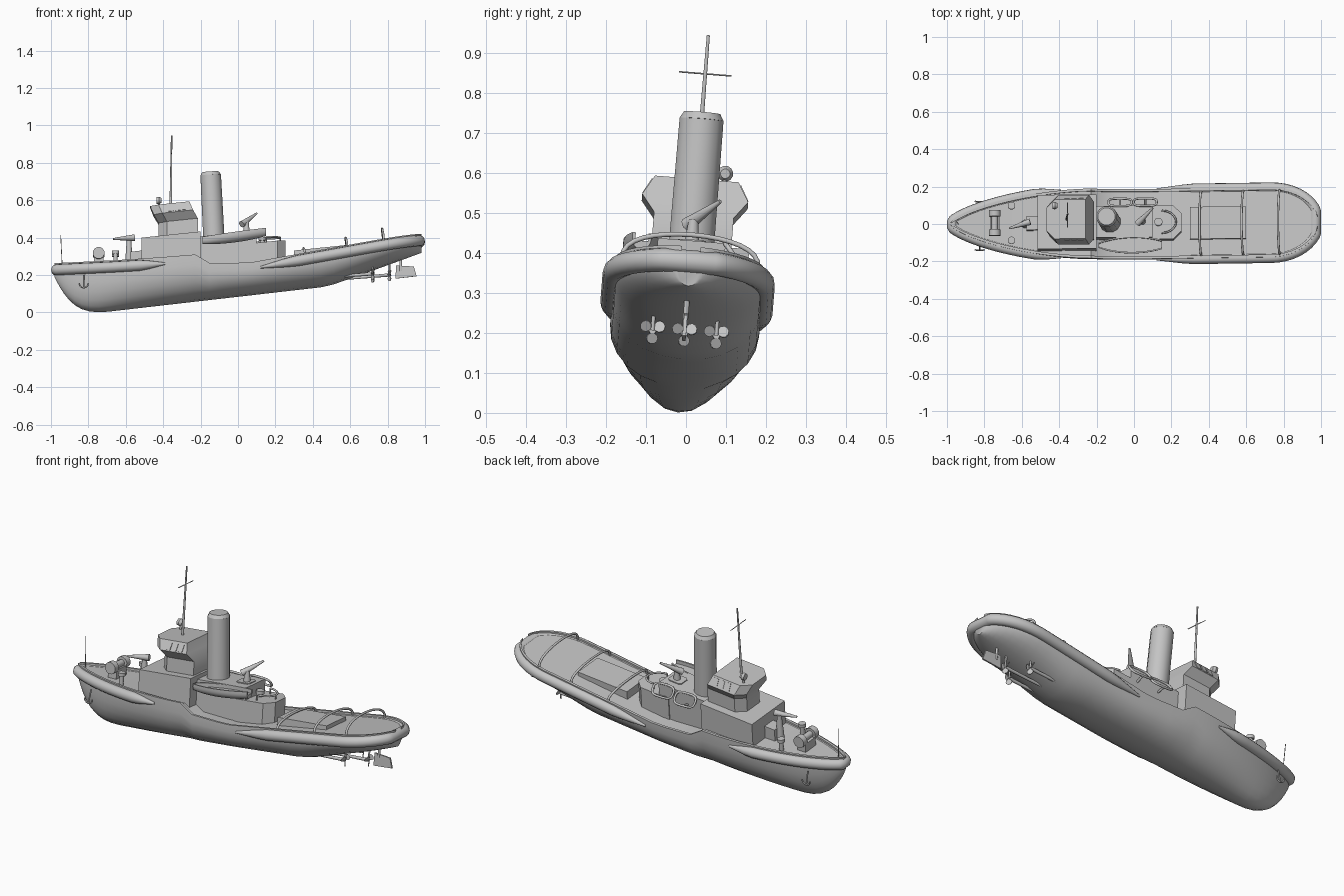
import bpy, bmesh
from math import sin, cos, pi, radians, copysign
from mathutils import Vector, Matrix

if "Cube" in bpy.data.objects:
    bpy.data.objects.remove(bpy.data.objects["Cube"])

GREY = (0.55, 0.55, 0.55, 1)
mat = bpy.data.materials.new("plain grey")
mat.use_nodes = True
mat.diffuse_color = GREY
mat.node_tree.nodes["Principled BSDF"].inputs["Base Color"].default_value = GREY

TRIM = 0.105                       # bow-down slope of decks and roofs
HULL_END = 0.985
PIVOT = Vector((0, 0, 0.25))
HEEL = (Matrix.Translation(PIVOT) @ Matrix.Rotation(radians(-4.6), 4, "X")
        @ Matrix.Translation(-PIVOT))
SIDES = (-1, 1)
parts = []


def steps(count):
    return [i / count for i in range(count + 1)]


def loft(name, rings, closed=False):
    """Skin a list of equal point rings; cap the ends unless closed."""
    bm = bmesh.new()
    verts = [[bm.verts.new(p) for p in ring] for ring in rings]
    pairs = list(zip(verts, verts[1:]))
    if closed:
        pairs.append((verts[-1], verts[0]))
    else:
        bm.faces.new(verts[0])
        bm.faces.new(verts[-1])
    for a, b in pairs:
        for i in range(len(a)):
            bm.faces.new((a[i - 1], a[i], b[i], b[i - 1]))
    bmesh.ops.remove_doubles(bm, verts=bm.verts, dist=0.0001)
    bmesh.ops.recalc_face_normals(bm, faces=bm.faces)
    mesh = bpy.data.meshes.new(name)
    bm.to_mesh(mesh)
    bm.free()
    mesh.transform(HEEL)
    mesh.materials.append(mat)
    part = bpy.data.objects.new(name, mesh)
    bpy.context.collection.objects.link(part)
    parts.append(part)


def tube(name, path, radii, normal, closed=False):
    """Round sweep along a path lying in the plane with the given normal."""
    points = [Vector(p) for p in path]
    last = len(points) - 1
    rings = []
    for i, (point, radius) in enumerate(zip(points, radii)):
        before = points[i - 1] if closed or i else point
        after = points[(i + 1) % len(points)] if closed or i < last else point
        along = (after - before).normalized()
        across = along.cross(Vector(normal)).normalized()
        over = across.cross(along)
        rings.append([point + radius * (across * cos(a) + over * sin(a))
                      for a in (2 * pi * t for t in steps(12)[:-1])])
    loft(name, rings, closed)


def rod(name, start, end, *radii):
    """Straight round bar whose radii are spread evenly from start to end."""
    start, end = Vector(start), Vector(end)
    radii = radii if len(radii) > 1 else radii * 2
    path = [start.lerp(end, t) for t in steps(len(radii) - 1)]
    tube(name, path, radii, (end - start).orthogonal())


def house(name, front, back, half, levels, nose=0, tail=0):
    """Deck structure with cut corners; levels hold height, forward lean and side flare."""
    middle = (front + back) / 2
    rings = []
    for z, lean, flare in levels:
        a, b, w = front - lean, back - lean, half + flare
        side = [(a, w - nose), (a + nose, w), (b - tail, w), (b, w - tail)]
        ring = side + [(x, -y) for x, y in reversed(side)]
        rings.append([(x, y, z + TRIM * (x - middle)) for x, y in ring])
    loft(name, rings)


def box(name, front, back, half, bottom, top, **corners):
    house(name, front, back, half, [(bottom, 0, 0), (top, 0, 0)], **corners)


def plate(name, corners, thick=0.006):
    points = [Vector(p) for p in corners]
    lift = (points[1] - points[0]).cross(points[2] - points[1]).normalized() * thick / 2
    loft(name, [[p + lift for p in points], [p - lift for p in points]])


# Hull lines as functions of the length
def taper(t, fullness, power):
    return (1 - max(0, 1 - t) ** fullness) ** power


def breadth(x):
    bow = taper((HULL_END + x) / 0.75, 1.7, 0.68)
    return 0.187 * bow * taper((HULL_END - x) / 0.25, 2, 0.5)


def rim(x):
    return 0.262 + 0.055 * (x + 1) ** 2 if x < -0.18 else max(0.25, 0.24 + 0.18 * x)


def keel(x):
    if x < -0.72:
        return 10.7 * abs(x + 0.72) ** 3
    return max(0.115 * (x + 0.72), 0.36 * x - 0.035)


def deck(x):
    return rim(x) - 0.014


def boat(name, stations, keel, rim, breadth, edge, depth, y=0):
    """Round-bilged hull with a rim and a sunken deck."""
    rings = []
    for x in stations:
        low, high, wide = keel(x), rim(x), breadth(x)
        tall, inner = high - low, wide - min(edge, wide / 2)
        angles = [pi / 2 * t for t in steps(6)]
        side = [(wide * sin(a) ** 0.9, low + 0.76 * tall * (1 - cos(a))) for a in angles]
        side += [(wide, high), (inner, high), (inner, high - min(depth, tall / 2))]
        rings.append([(x, y + py, pz) for py, pz in side]
                     + [(x, y - py, pz) for py, pz in reversed(side[1:])])
    loft(name, rings)


boat("hull", [-0.98 * cos(pi * t) for t in steps(40)], keel, rim, breadth, 0.014, 0.014)

# Rubber fenders wrapping the bow and stern, thinning out amidships
for name, start, tip in (("bow_fender", -0.39, -0.97), ("stern_fender", 0.12, 0.97)):
    side, sizes = [], []
    for t in steps(20):
        x = start + (tip - start) * sin(pi / 2 * t)
        side.append((x, breadth(x), rim(x) - 0.036))
        sizes.append(0.029 * min(1, 0.2 + 6 * t))
    tube(name, side + [(x, -y, z) for x, y, z in reversed(side)],
         sizes + sizes[::-1], (0, 0, 1))

# Superstructure
box("deckhouse", -0.515, -0.2, 0.145, 0.2, 0.405)
box("front_locker", -0.575, -0.51, 0.037, 0.24, 0.325)
box("funnel_casing", -0.21, 0.1, 0.085, 0.2, 0.415)
box("aft_casing", 0.04, 0.255, 0.09, 0.22, 0.37, tail=0.045)
box("deck_hatch", 0.3, 0.6, 0.086, 0.26, 0.34)
FRONT, BACK, HALF = -0.425, -0.215, 0.1
SILL, ROOF = 0.53, 0.58
SILL_FLARE, ROOF_FLARE = 0.033, 0.005
house("wheelhouse", FRONT, BACK, HALF,
      [(0.39, 0, 0), (0.485, 0, 0), (SILL, 0.025, SILL_FLARE), (ROOF, 0.045, ROOF_FLARE)],
      nose=0.045)

# Wheelhouse windows on the band that leans in above the sill
for s in SIDES:
    for i in range(3):
        corners = []
        for e, t in ((-1, 0.1), (1, 0.1), (1, 0.85), (-1, 0.85)):
            x = -0.358 + 0.037 * i + 0.014 * e
            y = HALF + SILL_FLARE + (ROOF_FLARE - SILL_FLARE) * t
            z = SILL + (ROOF - SILL) * t + TRIM * (x - (FRONT + BACK) / 2)
            corners.append((x, s * y, z))
        plate("side_window", corners)

# Funnel, masts and searchlight
rod("funnel", (-0.127, 0, 0.36), (-0.146, 0, 0.735), 0.059, 0.057)
rod("funnel_lip", (-0.146, 0, 0.735), (-0.147, 0, 0.752), 0.057, 0.047)
rod("mast", (-0.36, 0, ROOF - 0.02), (-0.355, 0, 0.947), 0.007, 0.004)
rod("mast_yard", (-0.356, -0.066, 0.85), (-0.356, 0.066, 0.85), 0.002)
rod("jackstaff", (-0.94, 0, deck(-0.94)), (-0.948, 0, 0.415), 0.002)
lamp = Vector((-0.422, 0.07, 0.605))
rod("searchlight_post", lamp - Vector((0, 0, 0.06)), lamp, 0.006)
reach = Vector((0.014, 0, 0))
rod("searchlight", lamp - reach, lamp + reach, 0.018, 0.02, 0.012)


# Water cannons
def cannon(name, x, bottom, top, butt, muzzle):
    rod(name + "_pedestal", (x, 0, bottom), (x, 0, top), 0.022, 0.012)
    rod(name + "_barrel", butt, muzzle, 0.018, 0.005)


cannon("front_cannon", -0.583, deck(-0.583), 0.395, (-0.555, 0, 0.4), (-0.668, -0.035, 0.39))
cannon("aft_cannon", 0.045, 0.4, 0.485, (0.02, -0.015, 0.47), (0.1, 0.063, 0.535))
box("aft_cannon_mount", 0, 0.08, 0.035, 0.4, 0.43, nose=0.01, tail=0.01)

# Anchor winch and mooring posts on the bow
WINCH = -0.745
rod("winch_axle", (WINCH, -0.05, 0.313), (WINCH, 0.05, 0.313), 0.018)
box("winch_base", WINCH - 0.025, WINCH + 0.025, 0.045, 0.23, 0.3)
for s in SIDES:
    rod("winch_drum", (WINCH, s * 0.035, 0.313), (WINCH, s * 0.068, 0.313), 0.032)
    foot = Vector((-0.655, s * 0.093, deck(-0.655)))
    head = foot + Vector((0, 0, 0.05))
    rod("mooring_post", foot, head, 0.012)
    rod("mooring_post_cap", head, head + Vector((0, 0, 0.018)), 0.02)

# Towing gear on the aft casing
rod("towing_capstan", (0.13, 0, 0.35), (0.13, 0, 0.385), 0.014)
rod("towing_capstan_cap", (0.13, 0, 0.385), (0.13, 0, 0.402), 0.022)
rail = [Vector((0.15 + 0.075 * sin(pi * t), -0.06 * cos(pi * t), 0.4)) for t in steps(10)]
tube("towing_rail", rail, [0.005] * len(rail), (0, 0, 1))
for top in rail[::5]:
    rod("towing_rail_stand", top - Vector((0, 0, 0.06)), top, 0.004)

# Towing bows arched over the aft deck
for x in (0.36, 0.585, 0.78):
    height = 0.025 + 0.07 * x
    arch = [(x - 0.01 * sin(pi * t), 0.172 * cos(pi * t),
             deck(x) + height * abs(sin(pi * t)) ** 0.7) for t in steps(16)]
    tube("towing_bow", arch, [0.006] * len(arch), (1, 0, 0))

# Lifeboat on the right side, with a broad stern
LENGTH, STEM = 0.34, -0.19


def lifeboat_rim(x):
    return 0.42 + 0.14 * x


def lifeboat_breadth(x):
    t = (x - STEM) / LENGTH
    return 0.046 * sin(pi * (0.04 + 0.85 * t)) ** 0.6


boat("lifeboat", [STEM + LENGTH * t for t in steps(12)],
     lambda x: lifeboat_rim(x) - 0.03 - lifeboat_breadth(x) / 2,
     lifeboat_rim, lifeboat_breadth, 0.008, 0.02, y=-0.125)


# Open davit frames on the left side
def squarish(value):
    return copysign(abs(value) ** 0.6, value)


for x in (-0.075, 0.06):
    ring = []
    for t in steps(20)[:-1]:
        u, v = squarish(cos(2 * pi * t)), squarish(sin(2 * pi * t))
        ring.append((x + 0.062 * u, 0.105 - 0.022 * v, 0.4 + 0.026 * v + TRIM * x))
    tube("davit_frame", ring, [0.006] * len(ring), (0, 0.026, 0.022), closed=True)
    rod("davit_arm", (x, 0.07, 0.35), (x, 0.127, 0.374 + TRIM * x), 0.006)


# Propellers, shafts and rudder
def propeller(x, y):
    hub = Vector((x, y, 0.2))
    rod("propeller_shaft", hub - Vector((0.24, 0, 0.02)), hub, 0.007, 0.009)
    rod("shaft_strut", hub, (x, y, keel(x) + 0.03), 0.005)
    for turn in (60, 180, 300):
        spin = Matrix.Rotation(radians(turn), 3, "X")
        blade = []
        for t in steps(10)[:-1]:
            c, s = 0.014 * cos(2 * pi * t), 0.014 * sin(2 * pi * t)
            blade.append(hub + spin @ Vector((0.6 * c, c, 0.02 + s)))
        plate("propeller_blade", blade, 0.004)


propeller(0.81, 0)
for s in SIDES:
    propeller(0.72, s * 0.08)
plate("rudder", [(0.845, 0, 0.25), (0.94, 0, 0.245), (0.955, 0, 0.193), (0.842, 0, 0.18)], 0.009)
rod("rudder_stock", (0.87, 0, 0.22), (0.87, 0, 0.31), 0.007)

# Anchors
for s in SIDES:
    crown = Vector((-0.825, s * 0.13, 0.12))
    rod("anchor_shank", crown, crown + Vector((0, -s * 0.02, 0.07)), 0.004)
    arms = [crown + Vector((-0.024 * cos(pi * t), 0, 0.025 - 0.025 * sin(pi * t)))
            for t in steps(6)]
    tube("anchor_arms", arms, [0.004] * len(arms), (0, 1, 0))

# Smooth shading with crisp edges
bpy.ops.object.select_all(action="DESELECT")
for part in parts:
    part.select_set(True)
bpy.context.view_layer.objects.active = parts[0]
bpy.ops.object.shade_smooth_by_angle(angle=radians(32))
